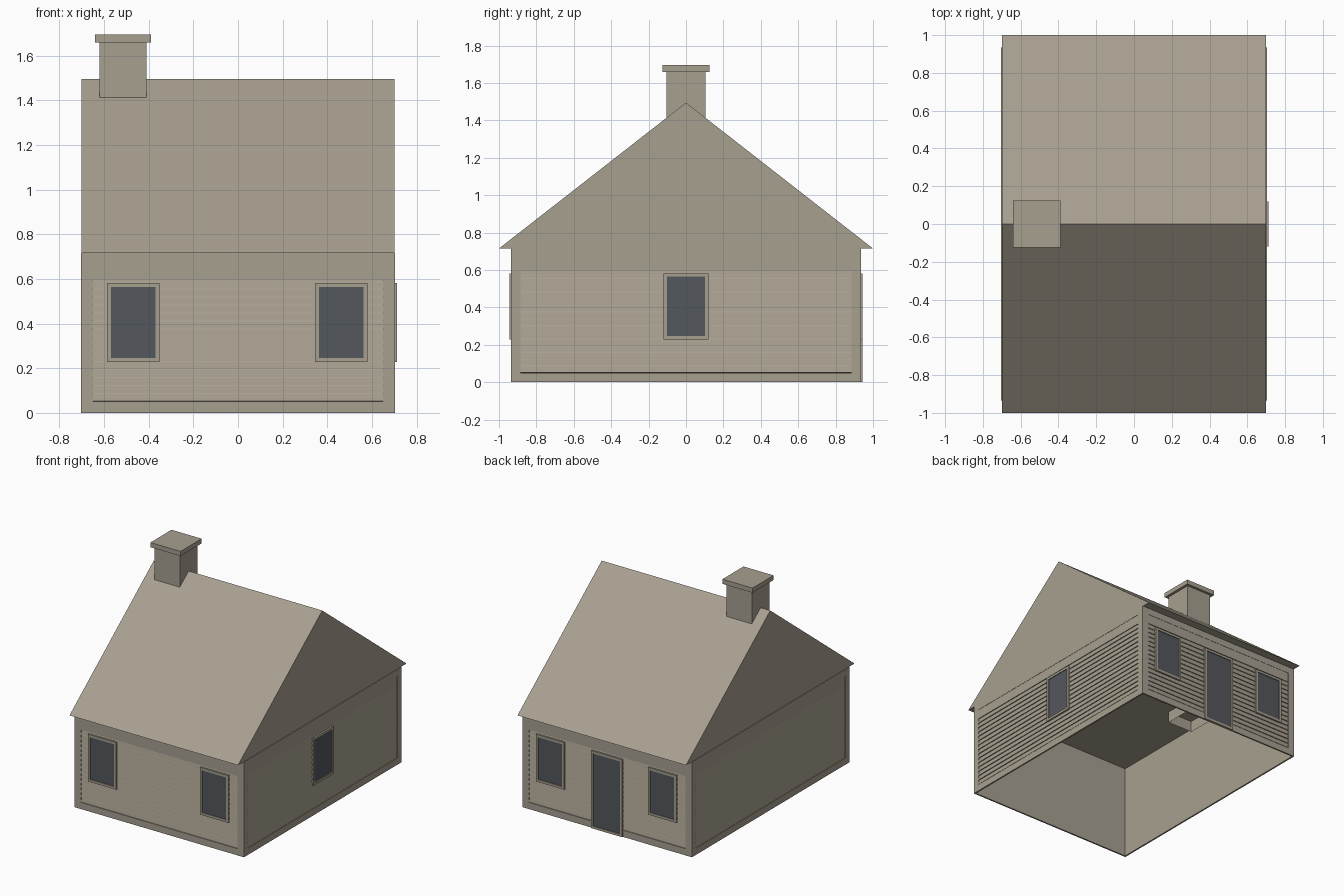
import bpy, bmesh
from math import pi
from mathutils import Matrix, Vector

cube = bpy.data.objects.get("Cube")
if cube:
    bpy.data.objects.remove(cube, do_unlink=True)


def material(name, colour):
    m = bpy.data.materials.new(name)
    m.use_nodes = True
    m.diffuse_color = (*colour, 1)
    m.node_tree.nodes["Principled BSDF"].inputs["Base Color"].default_value = (*colour, 1)
    return m


STONE = material("warm_grey", (0.39, 0.35, 0.28))
GLASS = material("dark_glass", (0.088, 0.096, 0.108))


def finish(name, bm, mat, matrix=None):
    bmesh.ops.recalc_face_normals(bm, faces=bm.faces)
    mesh = bpy.data.meshes.new(name)
    bm.to_mesh(mesh)
    bm.free()
    mesh.materials.append(mat)
    obj = bpy.data.objects.new(name, mesh)
    obj.matrix_world = matrix or Matrix()
    bpy.context.collection.objects.link(obj)
    return obj


def add_box(bm, lo, hi, open_sides=()):
    """Box between two corners; open_sides lists z directions left open."""
    lo, hi = Vector(lo), Vector(hi)
    m = Matrix.Translation((lo + hi) / 2) @ Matrix.Diagonal((*(hi - lo), 1))
    verts = bmesh.ops.create_cube(bm, size=1, matrix=m)["verts"]
    bm.normal_update()
    faces = {f for v in verts for f in v.link_faces}
    drop = [f for f in faces if round(f.normal.z) in open_sides]
    bmesh.ops.delete(bm, geom=drop, context='FACES')


def box(name, lo, hi, mat=STONE, open_sides=(), matrix=None):
    bm = bmesh.new()
    add_box(bm, lo, hi, open_sides)
    return finish(name, bm, mat, matrix)


def frame(name, x0, x1, z0, z1, border, back, front, matrix):
    """Rectangular border made of two stiles and two rails."""
    bm = bmesh.new()
    for a, b in ((x0, x0 + border), (x1 - border, x1)):
        add_box(bm, (a, front, z0), (b, back, z1))
    for a, b in ((z0, z0 + border), (z1 - border, z1)):
        add_box(bm, (x0 + border, front, a), (x1 - border, back, b))
    return finish(name, bm, STONE, matrix)


def extrude_x(name, points, half, matrix=None):
    """Closed (y, z) profile extruded along x."""
    bm = bmesh.new()
    face = bm.faces.new([bm.verts.new((-half, y, z)) for y, z in points])
    new = bmesh.ops.extrude_face_region(bm, geom=[face])["geom"]
    verts = [g for g in new if isinstance(g, bmesh.types.BMVert)]
    bmesh.ops.translate(bm, verts=verts, vec=(2 * half, 0, 0))
    return finish(name, bm, STONE, matrix)


EAVE, HALF_X, HALF_Y = 0.715, 0.70, 0.935
TRIM, PITCH, BOARDS = 0.05, 0.036, 15
INNER = 0.012


def wall(name, half, dist, angle, openings):
    """Trim, clapboards and openings, built facing -y then turned into place."""
    m = Matrix.Rotation(angle, 4, 'Z') @ Matrix.Translation((0, -dist, 0))
    frame(name + "_trim", -half, half, 0, EAVE, TRIM, INNER, 0, m)
    # stepped clapboards, with a plain frieze board above them
    profile = [(INNER, TRIM)]
    z = TRIM + 0.003
    for i in range(BOARDS):
        top = z + PITCH
        profile += [(0.001, z), (0.006, top - 0.004), (0.008, top)]
        z = top
    profile += [(0.002, z), (0.002, EAVE - TRIM), (INNER, EAVE - TRIM)]
    extrude_x(name + "_siding", profile, half - TRIM, m)
    for label, centre, width, bottom in openings:
        x0, x1 = centre - width / 2, centre + width / 2
        part = name + "_" + label
        frame(part + "_frame", x0, x1, bottom, 0.582, 0.018, INNER, -0.008, m)
        box(part + "_pane", (x0 + 0.018, -0.002, bottom + 0.018),
            (x1 - 0.018, 0.004, 0.564), GLASS, matrix=m)


# Walls
pair = [("window_a", -0.47, 0.235, 0.228), ("window_b", 0.462, 0.235, 0.228)]
wall("front_wall", HALF_X, HALF_Y, 0, pair)
wall("back_wall", HALF_X, HALF_Y, pi, pair + [("door", 0, 0.26, 0.0)])
wall("left_wall", HALF_Y, HALF_X + 0.004, pi / 2, [("window", 0, 0.24, 0.228)])
wall("right_wall", HALF_Y, HALF_X + 0.004, -pi / 2, [])

# Inner lining, open above and below
box("wall_lining", (-HALF_X + 0.008, -HALF_Y + 0.012, 0),
    (HALF_X - 0.008, HALF_Y - 0.012, EAVE), open_sides=(1, -1))

# Gabled roof, closed underneath as the ceiling
extrude_x("roof", [(-1, EAVE), (1, EAVE), (0, 1.495)], HALF_X)

# Chimney shaft reaching through the ceiling, with a wider cap
box("chimney", (-0.62, -0.105, 0.63), (-0.41, 0.105, 1.665), open_sides=(-1,))
box("chimney_cap", (-0.64, -0.125, 1.66), (-0.39, 0.125, 1.695))
